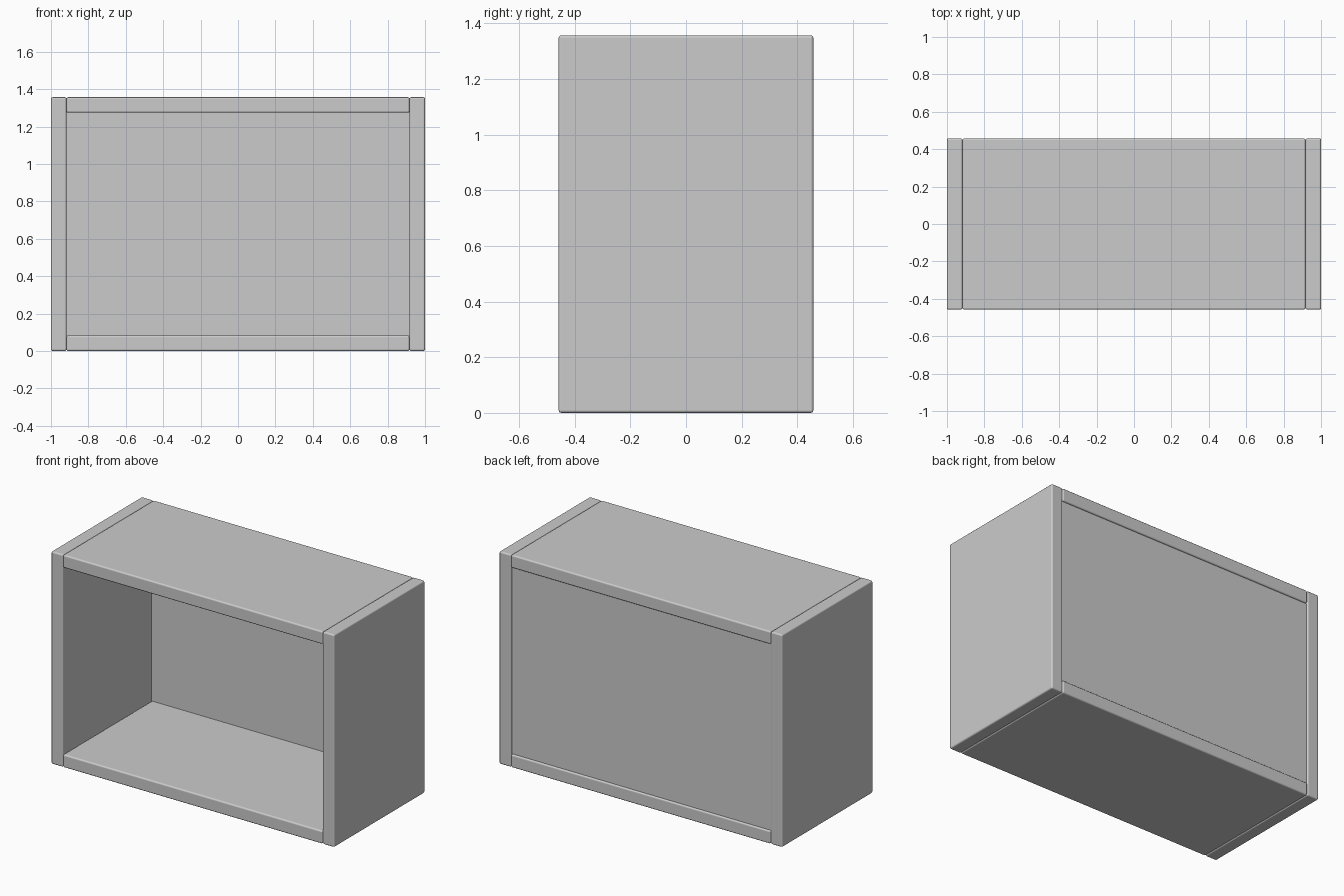
import bpy

if "Cube" in bpy.data.objects:
    bpy.data.objects.remove(bpy.data.objects["Cube"])

W, D, H, T = 1.0, 0.458, 1.357, 0.083   # half width, half depth, height, board thickness


def board(name, lo, hi, bevel=0.0):
    size = [b - a for a, b in zip(lo, hi)]
    centre = [(a + b) / 2 for a, b in zip(lo, hi)]
    bpy.ops.mesh.primitive_cube_add(size=1, location=centre)
    ob = bpy.context.object
    ob.name = name
    ob.scale = size
    bpy.ops.object.transform_apply(location=False, rotation=False, scale=True)
    if bevel:
        mod = ob.modifiers.new("rounded_edges", 'BEVEL')
        mod.width = bevel
        mod.segments = 3
        mod.harden_normals = True
        bpy.ops.object.shade_smooth()
    return ob


# Side boards, full height
for side, x in (("left", -W), ("right", W - T)):
    board(side + "_side", (x, -D, 0), (x + T, D, H), 0.01)

# Top and bottom boards between the sides
for name, z in (("bottom_board", 0), ("top_board", H - T)):
    board(name, (-W + T, -D, z), (W - T, D, z + T), 0.01)

# Thin back panel, slightly recessed
board("back_panel", (-W + T, 0.436, T), (W - T, 0.447, H - T))
